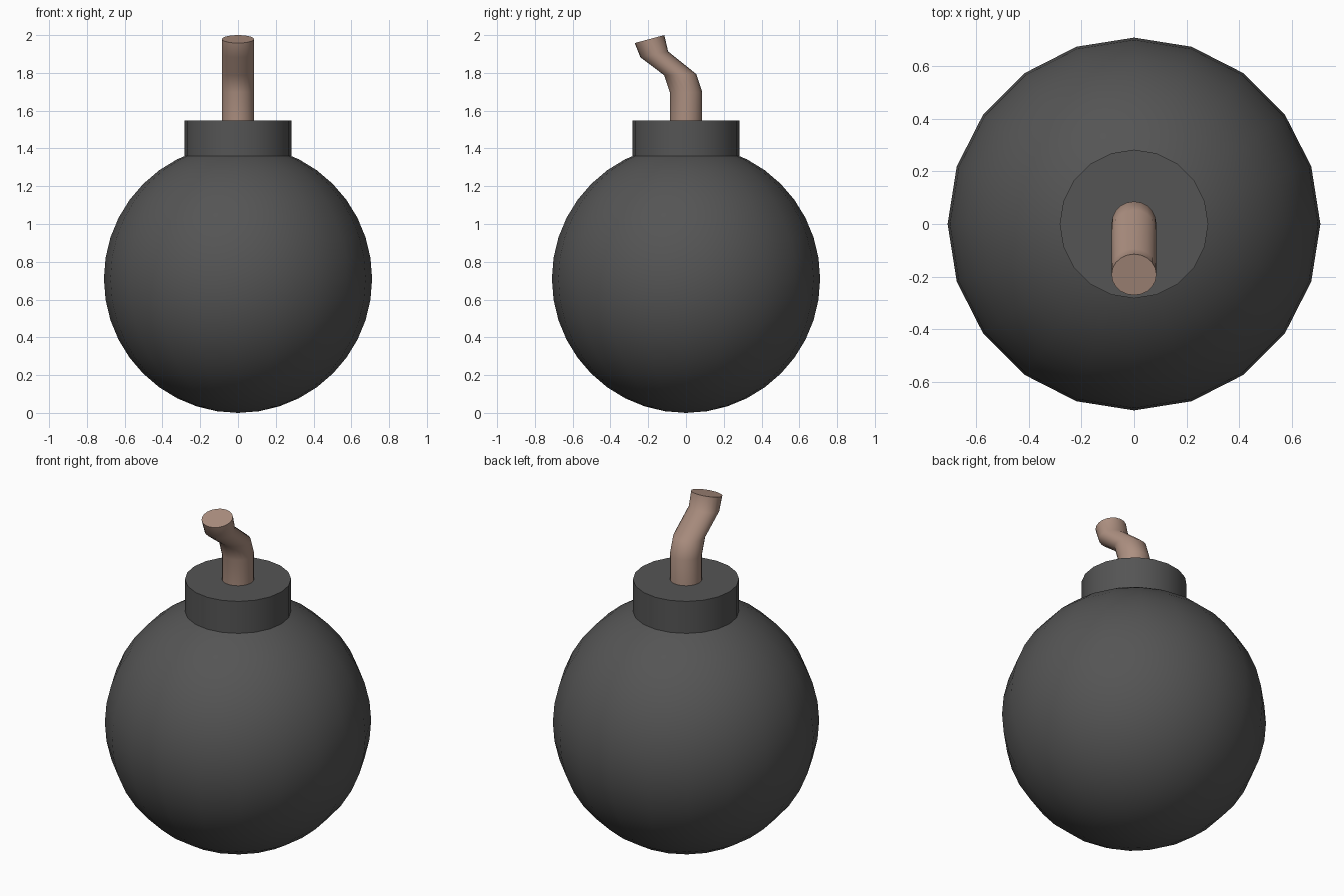
import bpy, bmesh, math
from mathutils import Matrix, Vector

if "Cube" in bpy.data.objects:
    bpy.data.objects.remove(bpy.data.objects["Cube"])

SIDES = 20

def material(name, colour):
    mat = bpy.data.materials.new(name)
    mat.diffuse_color = (*colour, 1)
    mat.use_nodes = True
    mat.node_tree.nodes["Principled BSDF"].inputs["Base Color"].default_value = mat.diffuse_color
    return mat

def finish(name, bm, mat, angle):
    """Turn a bmesh into a named, smooth shaded object."""
    bmesh.ops.recalc_face_normals(bm, faces=bm.faces)
    mesh = bpy.data.meshes.new(name)
    bm.to_mesh(mesh)
    bm.free()
    mesh.materials.append(mat)
    obj = bpy.data.objects.new(name, mesh)
    bpy.context.collection.objects.link(obj)
    bpy.ops.object.select_all(action='DESELECT')
    obj.select_set(True)
    bpy.context.view_layer.objects.active = obj
    bpy.ops.object.shade_smooth_by_angle(angle=math.radians(angle))

def tube(rings):
    """Capped tube through rings of (y, z, depth radius, width radius, tilt)."""
    bm = bmesh.new()
    loops = []
    for y, z, depth, width, tilt in rings:
        rot = Matrix.Rotation(math.radians(tilt), 3, 'X')
        loop = []
        for i in range(SIDES):
            a = math.tau * i / SIDES
            p = rot @ Vector((width * math.sin(a), depth * math.cos(a), 0))
            loop.append(bm.verts.new(p + Vector((0, y, z))))
        loops.append(loop)
    for a, b in zip(loops, loops[1:]):
        for i in range(SIDES):
            j = (i + 1) % SIDES
            bm.faces.new((a[i], a[j], b[j], b[i]))
    bm.faces.new(loops[0])
    bm.faces.new(loops[-1])
    return bm

iron = material("dark_iron", (0.09, 0.09, 0.09))
cord = material("brown_cord", (0.42, 0.28, 0.22))

# Round body
body = bmesh.new()
bmesh.ops.create_uvsphere(body, u_segments=SIDES, v_segments=20, radius=0.71,
                          matrix=Matrix.Translation((0, 0, 0.71)))
finish("round_body", body, iron, 40)

# Short collar on top
finish("collar", tube([(0, 1.30, 0.283, 0.283, 0), (0, 1.547, 0.283, 0.283, 0)]), iron, 40)

# Bent fuse leaning to the front
finish("fuse", tube([
    (0, 1.50, 0.086, 0.086, 0),
    (0, 1.698, 0.086, 0.086, 0),
    (-0.031, 1.791, 0.085, 0.086, 2),
    (-0.168, 1.898, 0.075, 0.086, 12),
    (-0.193, 1.979, 0.081, 0.086, 15),
]), cord, 60)
